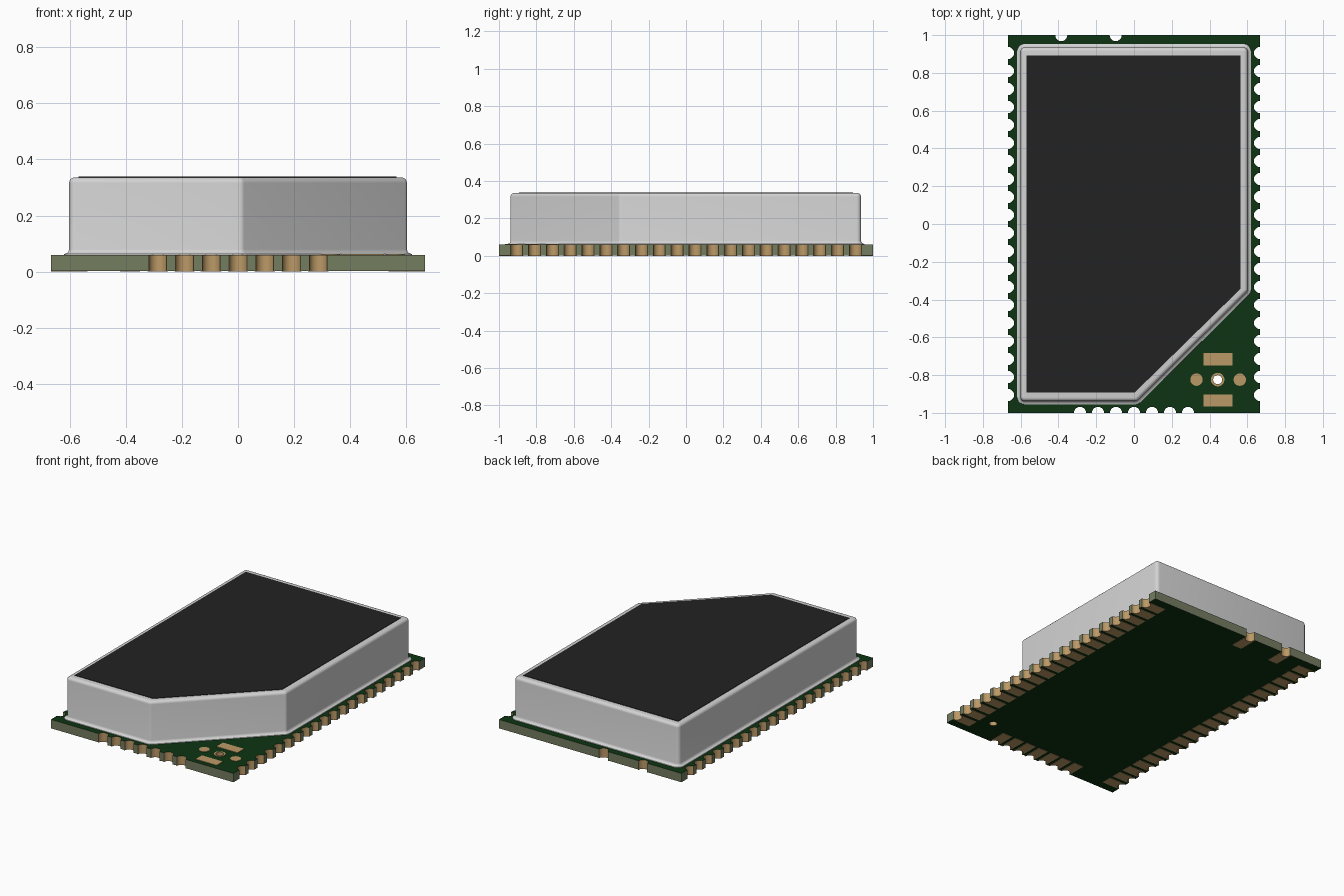
import bpy, bmesh, math
from mathutils import Vector

if "Cube" in bpy.data.objects:
    bpy.data.objects.remove(bpy.data.objects["Cube"])


def material(name, rgb):
    m = bpy.data.materials.new(name)
    m.diffuse_color = (*rgb, 1)
    m.use_nodes = True
    m.node_tree.nodes["Principled BSDF"].inputs["Base Color"].default_value = m.diffuse_color
    return m


GREEN = material("dark green mask", (0.004, 0.034, 0.006))
OLIVE = material("olive board core", (0.175, 0.205, 0.118))
GOLD = material("gold plating", (0.50, 0.32, 0.135))
METAL = material("light grey metal", (0.65, 0.65, 0.65))
BLACK = material("black label", (0.016, 0.016, 0.016))


def finish(name, bm, mats, smooth=True):
    bmesh.ops.recalc_face_normals(bm, faces=bm.faces[:])
    me = bpy.data.meshes.new(name)
    bm.to_mesh(me)
    bm.free()
    for m in mats:
        me.materials.append(m)
    ob = bpy.data.objects.new(name, me)
    bpy.context.collection.objects.link(ob)
    if smooth:
        bpy.ops.object.select_all(action='DESELECT')
        ob.select_set(True)
        bpy.context.view_layer.objects.active = ob
        bpy.ops.object.shade_smooth_by_angle(angle=math.radians(32))
    return ob


def add_prism(bm, loops, z0, z1):
    """Upright prism; any loop after the first is a hole."""
    caps = ([], [])
    for loop in loops:
        rows = [[bm.verts.new((p[0], p[1], z)) for p in loop] for z in (z0, z1)]
        n = len(loop)
        for cap, row in zip(caps, rows):
            cap += [bm.edges.new((row[i], row[(i + 1) % n])) for i in range(n)]
        for i in range(n):
            j = (i + 1) % n
            bm.faces.new((rows[0][i], rows[0][j], rows[1][j], rows[1][i]))
    for cap in caps:
        bmesh.ops.triangle_fill(bm, edges=cap, use_beauty=True)


def circle(x, y, r, n=20):
    return [(x + r * math.cos(2 * math.pi * i / n), y + r * math.sin(2 * math.pi * i / n))
            for i in range(n)]


def rect(x0, y0, x1, y1):
    return [(x0, y0), (x1, y0), (x1, y1), (x0, y1)]


# Board outline with half-round edge notches, and the pad under each notch
HX, HY, PITCH, R = 0.667, 1.0, 0.0953, 0.032
PAD_W, PAD_L, BASE, TOP = 0.036, 0.13, 0.002, 0.06
side = [HY + (i - 9.5) * PITCH for i in range(20)]
front = [HX + (i - 3) * PITCH for i in range(7)]
back = [HX + 0.097, HX + 0.385]
edges = [((-HX, -HY), (1, 0), front), ((HX, -HY), (0, 1), side),
         ((HX, HY), (-1, 0), back), ((-HX, HY), (0, -1), side)]
outline, centres, pads = [], [], []
for corner, d, stops in edges:
    a, d = Vector(corner), Vector(d)
    n = Vector((-d.y, d.x))
    outline.append(a)
    for t in stops:
        c = a + d * t
        arc = [c + R * (n * math.sin(k * math.pi / 10) - d * math.cos(k * math.pi / 10))
               for k in range(11)]
        outline += arc
        centres.append(c)
        pads.append(arc + [c + d * PAD_W, c + d * PAD_W + n * PAD_L,
                           c - d * PAD_W + n * PAD_L, c - d * PAD_W])

# Circuit board: green faces, olive edges, plated notches and hole
HOLE = Vector((0.443, -0.824))
bm = bmesh.new()
add_prism(bm, [outline, circle(*HOLE, 0.024)], BASE, TOP)
bm.normal_update()
for f in bm.faces:
    c = f.calc_center_median().xy
    if abs(f.normal.z) > 0.5:
        f.material_index = 0
    elif min((c - q).length for q in centres + [HOLE]) < R + 0.001:
        f.material_index = 2
    else:
        f.material_index = 1
finish("circuit_board", bm, [GREEN, OLIVE, GOLD])

# Underside solder pads
bm = bmesh.new()
for p in pads:
    add_prism(bm, [p], 0, BASE)
finish("underside_pads", bm, [GOLD])

# Antenna connector pads on the open corner
bm = bmesh.new()
PT = TOP + 0.003
for y0, y1 in ((-0.75, -0.682), (-0.967, -0.902)):
    add_prism(bm, [rect(0.368, y0, 0.521, y1)], TOP, PT)
for x in (0.331, 0.560):
    add_prism(bm, [circle(x, HOLE.y, 0.033)], TOP, PT)
add_prism(bm, [circle(*HOLE, 0.036), circle(*HOLE, 0.024)], TOP, PT)
finish("corner_pads", bm, [GOLD])


# Shield can: five-sided rounded outline lofted through a wall profile
CR = 0.024
CAN = [(-0.602 + CR, -0.938 + CR), (0.015 - 0.41 * CR, -0.938 + CR),
       (0.602 - CR, -0.355 + 0.41 * CR), (0.602 - CR, 0.936 - CR), (-0.602 + CR, 0.936 - CR)]


def rounded(points, r, seg=5):
    out = []
    for i, p in enumerate(points):
        p, a, b = Vector(p), Vector(points[i - 1]), Vector(points[(i + 1) % len(points)])
        a0 = math.atan2(p.y - a.y, p.x - a.x) - math.pi / 2
        a1 = math.atan2(b.y - p.y, b.x - p.x) - math.pi / 2
        turn = (a1 - a0) % (2 * math.pi)
        for k in range(seg + 1):
            t = a0 + turn * k / seg
            out.append((p.x + r * math.cos(t), p.y + r * math.sin(t)))
    return out


LID = 0.336
profile = [(0.018, TOP), (0.017, 0.063), (0.008, 0.066), (0.002, 0.072), (0, 0.08)]
profile += [(-0.02 + 0.02 * math.cos(k * math.pi / 10), LID - 0.02 + 0.02 * math.sin(k * math.pi / 10))
            for k in range(6)]
bm = bmesh.new()
rings = [[bm.verts.new((x, y, z)) for x, y in rounded(CAN, CR + off)] for off, z in profile]
n = len(rings[0])
for lo, hi in zip(rings, rings[1:]):
    for i in range(n):
        j = (i + 1) % n
        bm.faces.new((lo[i], lo[j], hi[j], hi[i]))
bm.faces.new(rings[-1])
bm.faces.new(rings[0])
finish("shield_can", bm, [METAL])

# Black label on the lid
bm = bmesh.new()
add_prism(bm, [[(-0.568, -0.893), (0.003, -0.893), (0.564, -0.343), (0.564, 0.893), (-0.568, 0.893)]],
          LID, LID + 0.003)
finish("lid_label", bm, [BLACK], smooth=False)
